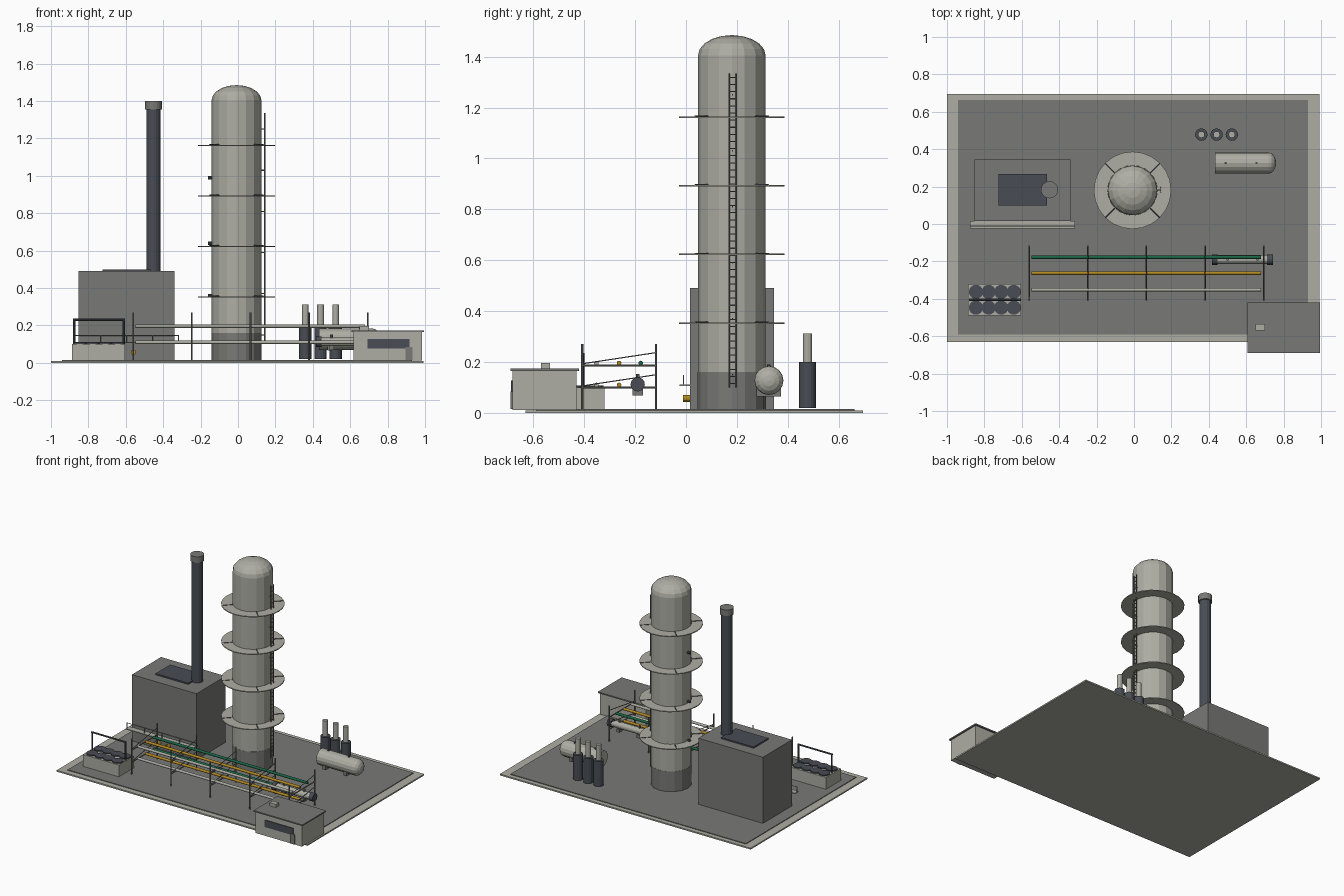
import bpy, math
from mathutils import Vector

cube = bpy.data.objects.get("Cube")
if cube:
    bpy.data.objects.remove(cube, do_unlink=True)


def material(name, rgb):
    m = bpy.data.materials.new(name)
    m.use_nodes = True
    m.diffuse_color = (*rgb, 1)
    m.node_tree.nodes["Principled BSDF"].inputs["Base Color"].default_value = (*rgb, 1)
    return m


LIGHT = material("light grey", (0.42, 0.42, 0.37))
MID = material("mid grey", (0.19, 0.19, 0.18))
DARK = material("dark slate", (0.065, 0.075, 0.09))
GREEN = material("green", (0.01, 0.13, 0.06))
YELLOW = material("yellow", (0.45, 0.25, 0.015))


def add(name, mesh_data, mat):
    mesh = bpy.data.meshes.new(name)
    mesh.from_pydata(*mesh_data)
    mesh.materials.append(mat)
    obj = bpy.data.objects.new(name, mesh)
    bpy.context.collection.objects.link(obj)
    return obj


def box(name, mat, x, y, z):
    """Box from three (low, high) ranges."""
    verts = [(a, b, c) for c in z for b in y for a in x]
    faces = [(0, 2, 3, 1), (4, 5, 7, 6), (0, 1, 5, 4),
             (2, 6, 7, 3), (0, 4, 6, 2), (1, 3, 7, 5)]
    return add(name, (verts, [], faces), mat)


def lathe(name, mat, origin, profile, axis=(0, 0, 1), sides=16, closed=False):
    """Spin (radius, height) points about an axis through origin."""
    turn = Vector((0, 0, 1)).rotation_difference(Vector(axis))
    verts, faces, n = [], [], len(profile)
    for r, h in profile:
        for i in range(sides):
            a = math.tau * i / sides
            p = Vector((r * math.cos(a), r * math.sin(a), h))
            verts.append(Vector(origin) + turn @ p)
    for j in range(n if closed else n - 1):
        k = (j + 1) % n
        for i in range(sides):
            q = (i + 1) % sides
            faces.append((j * sides + i, j * sides + q, k * sides + q, k * sides + i))
    if not closed:
        faces.append(tuple(reversed(range(sides))))
        faces.append(tuple(range((n - 1) * sides, n * sides)))
    return add(name, (verts, [], faces), mat)


def rod(name, mat, a, b, r, sides=8):
    d = Vector(b) - Vector(a)
    return lathe(name, mat, a, [(r, 0), (r, d.length)], d.normalized(), sides)


def dome(r, start, height, steps=5):
    angles = [math.pi / 2 * i / steps for i in range(steps)] + [1.55]
    return [(r * math.cos(t), start + height * math.sin(t)) for t in angles]


# Ground
box("base_plate", LIGHT, (-1, 0.993), (-0.63, 0.695), (0, 0.01))
box("paved_yard", MID, (-0.94, 0.93), (-0.59, 0.663), (0.01, 0.015))

# Column with skirt, platforms, nozzles and ladder
CX, CY, CR = -0.008, 0.18, 0.133
lathe("column_skirt", MID, (CX, CY, 0), [(CR + 0.001, 0.015), (CR + 0.001, 0.16)])
lathe("column_shell", LIGHT, (CX, CY, 0), [(CR, 0.16)] + dome(CR, 1.405, 0.08))
for z in (0.35, 0.62, 0.89, 1.16):
    lathe("column_platform", LIGHT, (CX, CY, z),
          [(CR, 0), (0.207, 0), (0.207, 0.006), (CR, 0.006)], sides=24, closed=True)
    for i in range(4):
        a = math.pi / 4 + i * math.pi / 2
        d = Vector((math.cos(a), math.sin(a), 0))
        c = Vector((CX, CY, z + 0.006))
        rod("platform_bracket", DARK, c + d * CR, c + d * 0.205, 0.003, 6)
for z in (0.36, 0.64, 0.99):
    rod("column_nozzle", DARK, (CX - 0.125, CY, z), (CX - 0.153, CY, z), 0.009)
for y in (0.17, 0.197):
    rod("ladder_rail", MID, (0.143, y, 0.1), (0.143, y, 1.335), 0.003, 6)
for i in range(44):
    z = 0.115 + i * 0.028
    rod("ladder_rung", MID, (0.143, 0.17, z), (0.143, 0.197, z), 0.0025, 6)
for i in range(6):
    z = 0.15 + i * 0.22
    rod("ladder_bracket", MID, (0.12, 0.183, z), (0.143, 0.183, z), 0.003, 6)

# Furnace, roof hatch and chimney
box("furnace_body", MID, (-0.853, -0.34), (0.015, 0.345), (0.015, 0.49))
box("furnace_roof_hatch", DARK, (-0.725, -0.465), (0.1, 0.267), (0.49, 0.5))
lathe("chimney", DARK, (-0.452, 0.183, 0), [(0.038, 0.49), (0.038, 1.36)])
lathe("chimney_cap", MID, (-0.452, 0.183, 0), [(0.046, 1.355), (0.046, 1.4)])

# Furnace walkway and burners
box("walkway", LIGHT, (-0.877, -0.315), (-0.025, 0.015), (0.106, 0.112))
rod("walkway_rail", LIGHT, (-0.877, -0.01, 0.147), (-0.315, -0.01, 0.147), 0.0025, 6)
for i in range(5):
    x = -0.875 + i * 0.139
    rod("walkway_rail_post", LIGHT, (x, -0.01, 0.11), (x, -0.01, 0.147), 0.0025, 6)
for x in (-0.635, -0.56):
    rod("burner", YELLOW, (x, 0.016, 0.057), (x, -0.012, 0.057), 0.014, 12)

# Fan cooler with pipe frame
box("cooler_body", LIGHT, (-0.888, -0.604), (-0.49, -0.32), (0.015, 0.1))
for i in range(4):
    for y in (-0.363, -0.447):
        lathe("cooler_fan", DARK, (-0.845 + i * 0.0675, y, 0.1), [(0.038, 0), (0.038, 0.008)])
for x in (-0.875, -0.611):
    rod("cooler_frame_post", DARK, (x, -0.405, 0.1), (x, -0.405, 0.235), 0.006)
rod("cooler_frame_top", DARK, (-0.881, -0.405, 0.231), (-0.605, -0.405, 0.231), 0.006)

# Pipe rack
for i in range(5):
    x = -0.56 + i * 0.3133
    for y in (-0.408, -0.118):
        rod("rack_post", MID, (x, y, 0.015), (x, y, 0.27), 0.0045)
    for z in (0.1, 0.187):
        rod("rack_beam", MID, (x, -0.408, z), (x, -0.118, z), 0.004)
        rod("rack_brace", MID, (x, -0.408, z + 0.006), (x, -0.118, z + 0.05), 0.0025, 6)
for z in (0.11, 0.196):
    for y, mat in ((-0.178, GREEN), (-0.263, YELLOW), (-0.352, LIGHT)):
        rod("rack_pipe", mat, (-0.548, y, z), (0.68, y, z), 0.009, 12)

# Heat exchanger below the rack
EY, EZ = -0.19, 0.112
rod("exchanger_shell", LIGHT, (0.44, EY, EZ), (0.72, EY, EZ), 0.023, 16)
for x0, x1 in ((0.417, 0.447), (0.712, 0.744)):
    rod("exchanger_end", DARK, (x0, EY, EZ), (x1, EY, EZ), 0.028, 16)
for x in (0.5, 0.66):
    rod("exchanger_nozzle", MID, (x, EY, EZ), (x, EY, 0.152), 0.007)
    box("exchanger_saddle", MID, (x - 0.012, x + 0.012), (EY - 0.021, EY + 0.021), (0.068, 0.092))

# Horizontal drum
lathe("drum_shell", LIGHT, (0.433, 0.326, 0.127),
      [(0.057, 0)] + dome(0.057, 0.285, 0.042, 4), axis=(1, 0, 0))
for x in (0.49, 0.655):
    rod("drum_nozzle", DARK, (x, 0.326, 0.17), (x, 0.326, 0.19), 0.007)
    box("drum_saddle", MID, (x - 0.012, x + 0.012), (0.278, 0.374), (0.065, 0.095))

# Three upright pots
for i in range(3):
    x = 0.36 + i * 0.0815
    lathe("pot_body", DARK, (x, 0.478, 0), [(0.033, 0.02), (0.033, 0.2)])
    lathe("pot_stack", LIGHT, (x, 0.478, 0), [(0.018, 0.2), (0.018, 0.312)], sides=12)

# Control room
box("control_room", LIGHT, (0.617, 0.985), (-0.682, -0.43), (0.012, 0.165))
box("control_room_roof", MID, (0.607, 0.995), (-0.69, -0.42), (0.165, 0.174))
box("control_room_window", DARK, (0.693, 0.917), (-0.687, -0.68), (0.077, 0.127))
box("control_room_door", MID, (0.896, 0.932), (-0.69, -0.68), (0.015, 0.085))
box("roof_unit", LIGHT, (0.65, 0.7), (-0.57, -0.535), (0.174, 0.196))
